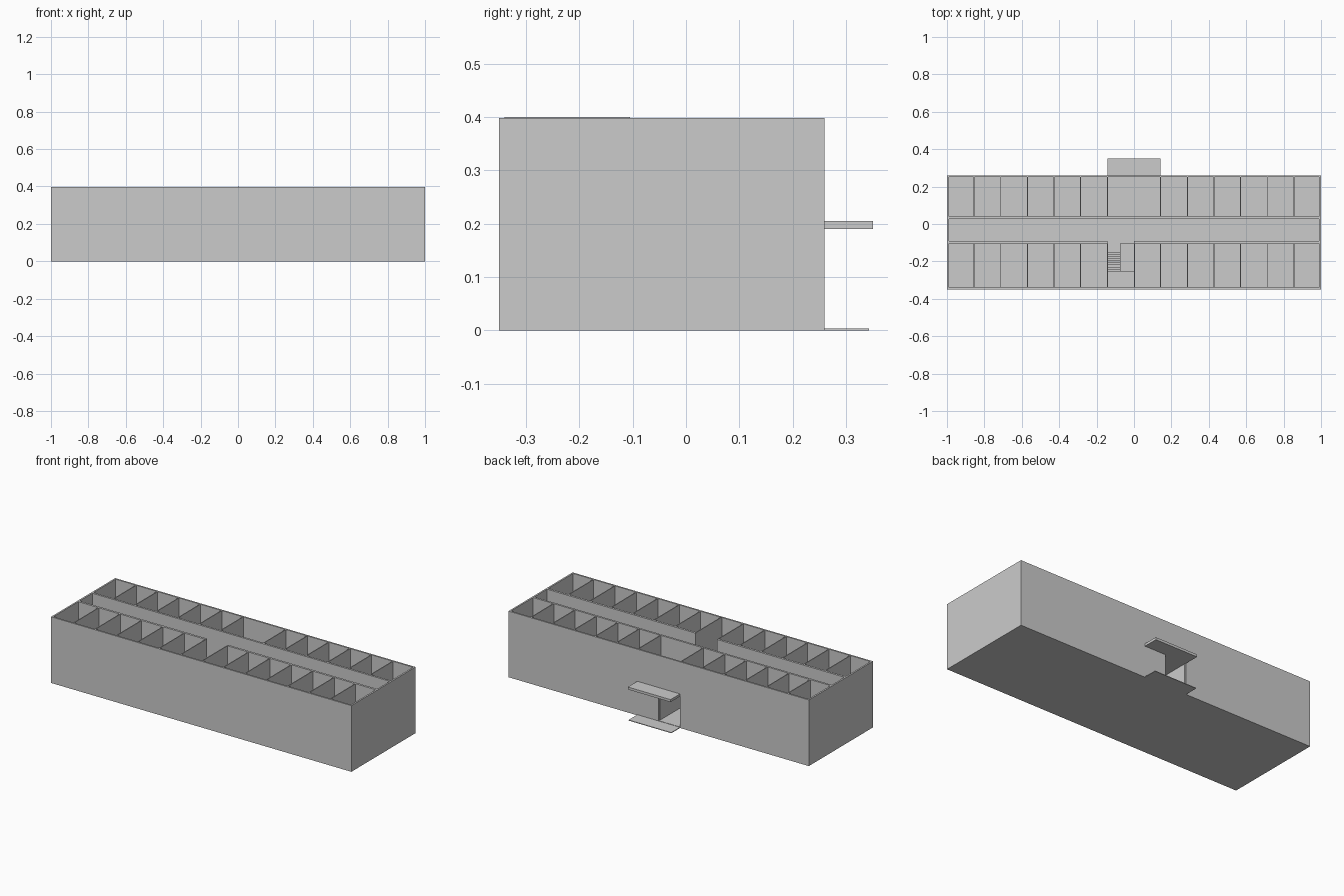
import bpy, bmesh

if "Cube" in bpy.data.objects:
    bpy.data.objects.remove(bpy.data.objects["Cube"])

BAY = 0.1425          # room width
T = 0.01              # main wall thickness
P = 0.005             # partition thickness
Y0, Y1 = -0.35, 0.26  # building depth
FLOOR, MID0, MID1, TOP = 0.006, 0.19, 0.205, 0.398


def boxes(name, items):
    """One object from boxes given as (x0, x1, y0, y1, z0, z1)."""
    bm = bmesh.new()
    for x0, x1, y0, y1, z0, z1 in items:
        v = bmesh.ops.create_cube(bm, size=1)["verts"]
        bmesh.ops.scale(bm, vec=(x1 - x0, y1 - y0, z1 - z0), verts=v)
        bmesh.ops.translate(bm, vec=((x0 + x1) / 2, (y0 + y1) / 2, (z0 + z1) / 2), verts=v)
    me = bpy.data.meshes.new(name)
    bm.to_mesh(me)
    bm.free()
    ob = bpy.data.objects.new(name, me)
    bpy.context.collection.objects.link(ob)
    return ob


def stair_flight(name, x0, x1, y_start, y_end, z_start, z_end, steps=10):
    """Stepped profile with a sloping soffit, extruded across x."""
    dy, dz = (y_end - y_start) / steps, (z_end - z_start) / steps
    prof = [(y_start, z_start)]
    for i in range(steps):
        prof += [(y_start + i * dy, z_start + (i + 1) * dz),
                 (y_start + (i + 1) * dy, z_start + (i + 1) * dz)]
    prof += [(y_end, z_end - 0.012), (y_start + dy, z_start)]
    bm = bmesh.new()
    face = bm.faces.new([bm.verts.new((x0, y, z)) for y, z in prof])
    out = bmesh.ops.extrude_face_region(bm, geom=[face])["geom"]
    bmesh.ops.translate(bm, vec=(x1 - x0, 0, 0),
                        verts=[g for g in out if isinstance(g, bmesh.types.BMVert)])
    bmesh.ops.recalc_face_normals(bm, faces=bm.faces)
    me = bpy.data.meshes.new(name)
    bm.to_mesh(me)
    bm.free()
    bpy.context.collection.objects.link(bpy.data.objects.new(name, me))


# ground slab and entrance pad
boxes("ground_slab", [(-1, 1, Y0, Y1, 0, FLOOR)])
boxes("entrance_pad", [(-BAY, BAY, Y1, 0.343, 0, 0.004)])

# outer walls; the back wall has an entrance opening on the ground floor
boxes("outer_walls", [
    (-1, 1, Y0, Y0 + T, FLOOR, TOP),
    (-1, -1 + T, Y0 + T, Y1 - T, FLOOR, TOP),
    (1 - T, 1, Y0 + T, Y1 - T, FLOOR, TOP),
    (-1, -BAY, Y1 - T, Y1, FLOOR, TOP),
    (-BAY, 0, Y1 - T, Y1, MID0, TOP),
    (0, 1, Y1 - T, Y1, FLOOR, TOP),
])

# entrance canopy
boxes("canopy", [(-BAY, BAY, Y1, 0.35, MID0, MID1)])

# upper floor, leaving the stairwell open
XI = 1 - T
boxes("upper_floor", [
    (-XI, XI, -0.105, Y1 - T, MID0, MID1),
    (-XI, -BAY, Y0 + T, -0.105, MID0, MID1),
    (0, XI, Y0 + T, -0.105, MID0, MID1),
])

# walls along the corridor and partitions between rooms, per storey
for storey, z0, z1 in (("ground", FLOOR, MID0), ("upper", MID1, TOP)):
    walls = [(-XI, -BAY, -0.105, -0.092, z0, z1), (0, XI, -0.105, -0.092, z0, z1)]
    if storey == "ground":
        walls += [(-XI, -BAY, 0.028, 0.04, z0, z1), (0, XI, 0.028, 0.04, z0, z1)]
    else:
        walls += [(-XI, XI, 0.028, 0.04, z0, z1)]
    boxes(storey + "_corridor_walls", walls)

    parts = []
    for k in range(-6, 7):
        x = k * BAY
        if k != 0:
            parts.append((x - P / 2, x + P / 2, Y0 + T, -0.105, z0, z1))
        if k != 0 or storey == "ground":
            parts.append((x - P / 2, x + P / 2, 0.04, Y1 - T, z0, z1))
    boxes(storey + "_partitions", parts)

# stairwell side wall, a touch taller than the rest
boxes("stairwell_wall", [(0, P, Y0 + T, -0.105, FLOOR, 0.4)])

# half landing and two stacked flights
XL, XR = -BAY + P / 2, -0.072
boxes("stair_landing", [(XL, 0, Y0 + T, -0.255, 0.094, 0.106)])
stair_flight("lower_flight", XL, XR, -0.14, -0.255, FLOOR, 0.106)
stair_flight("upper_flight", XL, XR, -0.255, -0.14, 0.106, MID1)
boxes("stair_top_landing", [(XL, XR, -0.14, -0.105, MID0, MID1)])
